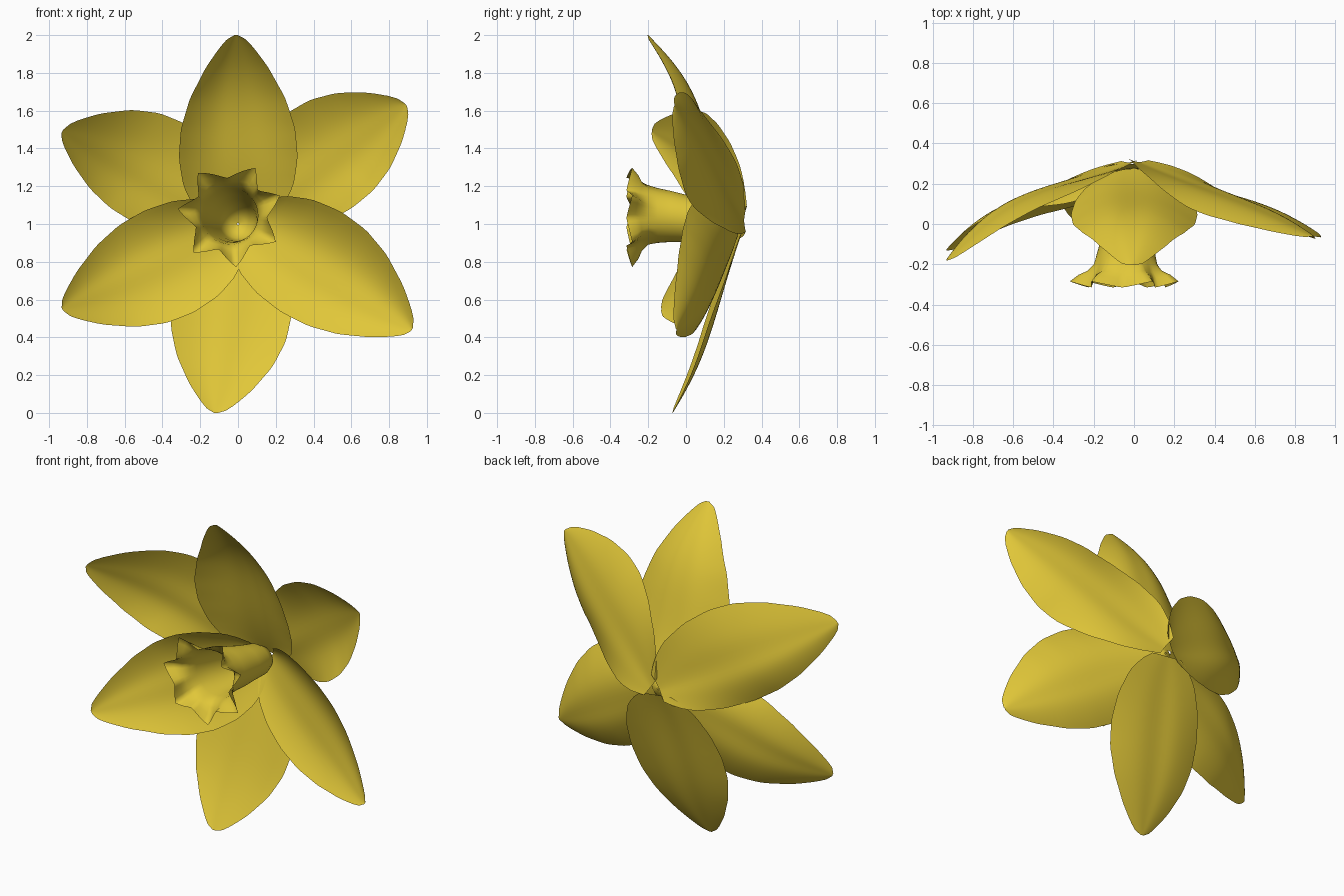
import bpy, math

if "Cube" in bpy.data.objects:
    bpy.data.objects.remove(bpy.data.objects["Cube"])

yellow = bpy.data.materials.new("daffodil yellow")
yellow.diffuse_color = (0.75, 0.57, 0.04, 1)
yellow.use_nodes = True
yellow.node_tree.nodes["Principled BSDF"].inputs["Base Color"].default_value = yellow.diffuse_color


def add_mesh(name, rows, closed):
    """Smooth surface through rows of points."""
    n = len(rows[0])
    verts = [p for row in rows for p in row]
    faces = []
    for i in range(len(rows) - 1):
        for j in range(n if closed else n - 1):
            k = (j + 1) % n
            faces.append((i * n + j, i * n + k, (i + 1) * n + k, (i + 1) * n + j))
    me = bpy.data.meshes.new(name)
    me.from_pydata(verts, [], faces)
    me.materials.append(yellow)
    for p in me.polygons:
        p.use_smooth = True
    ob = bpy.data.objects.new(name, me)
    bpy.context.collection.objects.link(ob)
    return ob


# Petal half width along its length, as (position, share of full width)
OUTLINE = [(0, .2), (.05, .52), (.12, .75), (.25, .93), (.4, 1), (.55, .96),
           (.7, .8), (.85, .52), (.94, .29), (.98, .16), (1, .03)]


def width(t):
    for (a, u), (b, v) in zip(OUTLINE, OUTLINE[1:]):
        if t <= b:
            return u + (v - u) * (t - a) / (b - a)
    return OUTLINE[-1][1]


def petal(name, base_y, tip, widths, lift_pos, lift_neg, bulge, late, skew):
    """Cupped petal from the flower base to its tip. Each edge has a forward
    lift near the base and further out; late moves the backward bulge tipwards."""
    tx, ty, tz = tip
    bx, by, bz = 0, base_y, 1.0
    dx, dz = tx - bx, tz - bz
    length = math.hypot(dx, dz)
    dx, dz = dx / length, dz / length
    rows = []
    for i in range(41):
        t = .03 + .97 * math.sin(i / 40 * math.pi / 2)
        if t < .95:
            w = sum(width(min(1, max(0, t + d)) ** skew) for d in (-.02, 0, .02)) / 3
        else:
            w = width(t ** skew)
        ramp = min(1, t / .6)
        ramp = ramp * ramp * (3 - 2 * ramp)
        row = []
        for j in range(-10, 11):
            s = j / 10
            off = s * w * widths[0 if s > 0 else 1]
            start, end = lift_pos if s > 0 else lift_neg
            lift = start + (end - start) * ramp
            y = by + (ty - by) * t + bulge * math.sin(math.pi * t ** late)
            y -= lift * s * s * w
            y -= .012 * math.exp(-(s / .3) ** 2) * math.sin(math.pi * t)  # midrib
            row.append((bx + dx * length * t - dz * off, y, bz + dz * length * t + dx * off))
        rows.append(row)
    return add_mesh(name, rows, False)


# Three front petals
petal("top_petal", .29, (-.01, -.20, 2.0), (.31, .32), (.08, .13), (.08, .13), .095, 1.8, .88)
petal("lower_right_petal", .29, (.92, -.05, .44), (.34, .28), (.19, .17), (.07, .08), .045, 1.6, 1.0)
petal("lower_left_petal", .29, (-.93, -.13, .55), (.32, .28), (.08, .08), (.15, .08), .09, 1.6, 1.0)
# Three back petals
petal("upper_left_petal", .32, (-.93, -.18, 1.49), (.25, .34), (-.02, .10), (-.05, .03), .12, 1.5, 1.2)
petal("upper_right_petal", .32, (.89, -.06, 1.63), (.33, .28), (-.05, .08), (-.03, .13), .035, 1.6, 1.3)
petal("bottom_petal", .31, (-.12, -.07, 0), (.34, .30), (.01, .045), (.01, .045), .045, 1.6, 1.1)

# Trumpet: rings as (y, centre x, centre z, radius, share of star shape)
RINGS = [(.28, 0, 1, .005, 0), (.27, 0, 1, .04, 0), (.24, 0, 1, .075, 0),
         (.18, 0, 1.01, .098, 0), (.08, -.01, 1.02, .11, 0), (0, -.02, 1.03, .125, 0),
         (-.08, -.03, 1.04, .135, 0), (-.15, -.04, 1.045, .145, 0),
         (-.20, -.04, 1.05, .155, .05), (-.24, -.04, 1.05, .17, .25),
         (-.27, -.04, 1.05, .185, .6), (-.315, -.04, 1.05, .195, 1)]
POINTS = [-186, -134, -84, -31, 21, 62, 128, 174]  # directions of the rim points
SUB = 10
rows = []
for y, cx, cz, r, star in RINGS:
    row = []
    for a, b in zip(POINTS, POINTS[1:]):
        for k in range(SUB):
            f = k / SUB
            ang = math.radians(a + (b - a) * f)
            peak = abs(2 * f - 1) ** 1.4
            rr = r + star * .085 * peak
            row.append((cx + rr * math.cos(ang), y + star * .03 * peak, cz + rr * math.sin(ang)))
    rows.append(row)
add_mesh("trumpet", rows, True)
